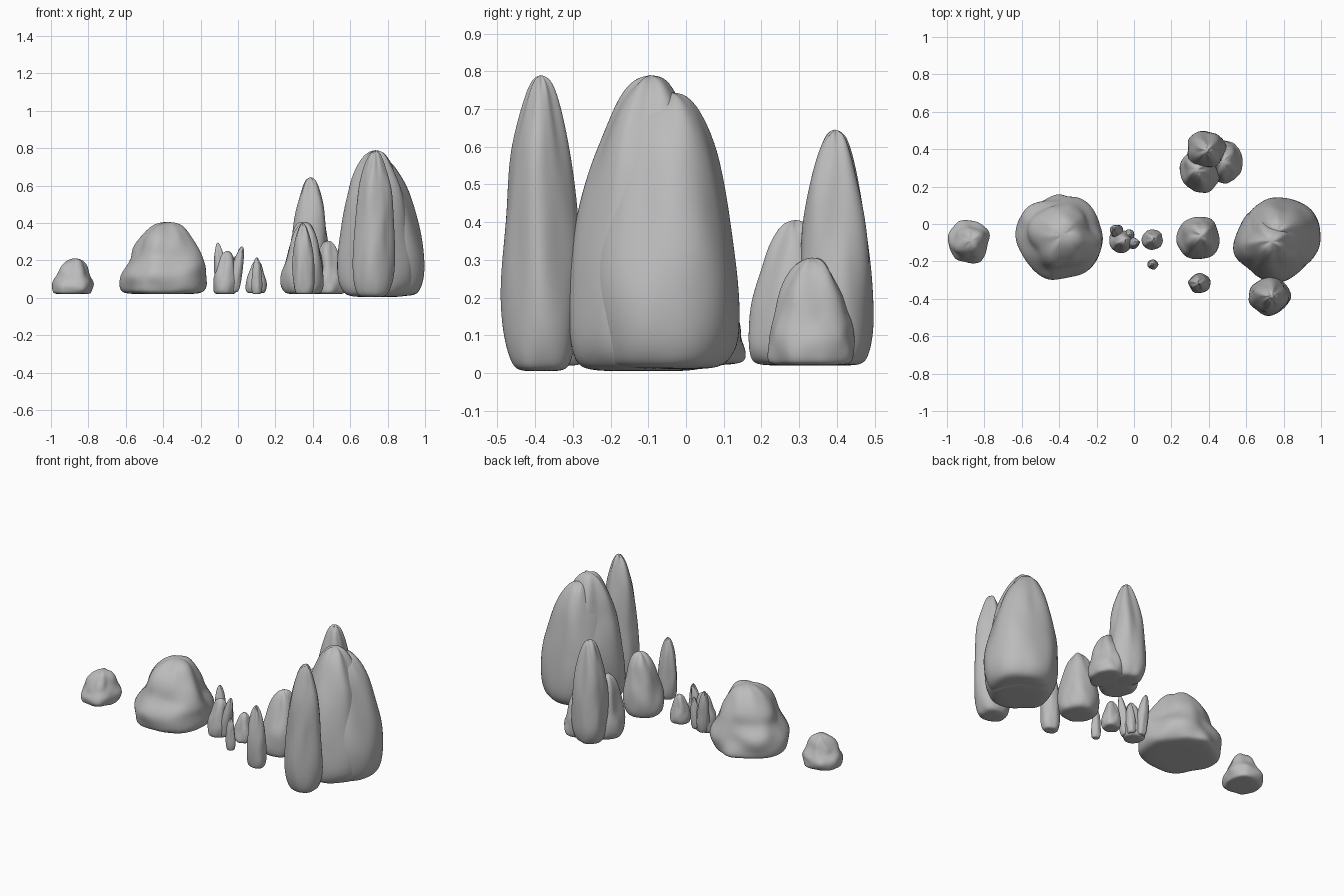
import bpy, bmesh, math, random
from mathutils import Vector, noise

cube = bpy.data.objects.get("Cube")
if cube:
    bpy.data.objects.remove(cube, do_unlink=True)

stone = bpy.data.materials.new("grey_stone")
stone.use_nodes = True
stone.diffuse_color = (0.5, 0.5, 0.5, 1)
stone.node_tree.nodes["Principled BSDF"].inputs["Base Color"].default_value = (0.5, 0.5, 0.5, 1)

# Silhouettes as (height fraction, radius fraction)
MOUND = [(0, .84), (.04, .95), (.12, 1), (.26, 1), (.38, .92), (.5, .8), (.64, .73),
         (.8, .6), (.92, .42), (.985, .23)]
BULB = [(0, .74), (.04, .9), (.13, .99), (.28, 1), (.43, .93), (.56, .8), (.7, .66),
        (.83, .54), (.94, .36), (.985, .2)]
TALL = [(0, .64), (.03, .8), (.12, .96), (.27, 1), (.43, .95), (.59, .87), (.74, .73),
        (.87, .52), (.95, .34), (.99, .19)]
GREAT = [(0, .72), (.03, .86), (.11, .98), (.27, 1), (.42, .94), (.57, .84), (.7, .72),
         (.82, .59), (.93, .39), (.985, .22)]
SEGMENTS = 24


def rock(name, profile, xs, ys, zs, apex, seed, rough=.16):
    """Loft a lumpy rock into the given extents, with its tip leaning to apex."""
    rng = random.Random(seed)
    lobes, phase = rng.choice((4, 5)), rng.uniform(0, math.tau)
    shift = Vector((seed * 7.3, seed * 3.1, 0))
    points = []
    for t, r in profile:
        for i in range(SEGMENTS):
            a = math.tau * i / SEGMENTS
            d = Vector((math.cos(a), math.sin(a), t * 2.2))
            lump = noise.noise(d * 1.5 + shift) + .5 * noise.noise(d * 3 + shift)
            ridge = math.cos(lobes * a + phase + t) * t
            wide = r * (1 + rough * lump + rough * .6 * ridge)
            up = t + .04 * noise.noise(d * 2 - shift) * min(1, t * 8)
            points.append(Vector((wide * d.x, wide * d.y, min(up, .99))))

    # Fit the lumpy loft to its extents, allowing for softening, then lean it
    for axis, (low, high) in enumerate((xs, ys)):
        margin = .015 * (high - low)
        low, high = low - margin, high + margin
        a, b = min(p[axis] for p in points), max(p[axis] for p in points)
        middle = low - a / (b - a) * (high - low)
        for p in points:
            p[axis] = low + (p[axis] - a) / (b - a) * (high - low)
            p[axis] += (apex[axis] - middle) * max(0, p.z) ** 1.3
    for p in points:
        p.z = zs[0] + p.z * (zs[1] - zs[0])

    bm = bmesh.new()
    verts = [bm.verts.new(p) for p in points]
    rings = [verts[i:i + SEGMENTS] for i in range(0, len(verts), SEGMENTS)]
    centre = sum((v.co for v in rings[0]), Vector()) / SEGMENTS
    base = bm.verts.new((centre.x, centre.y, zs[0]))
    tip = bm.verts.new((apex[0], apex[1], zs[1] + .002))
    for i in range(SEGMENTS):
        j = (i + 1) % SEGMENTS
        for low, high in zip(rings, rings[1:]):
            bm.faces.new((low[i], low[j], high[j], high[i]))
        bm.faces.new((base, rings[0][j], rings[0][i]))
        bm.faces.new((rings[-1][i], rings[-1][j], tip))
    for f in bm.faces:
        f.smooth = True
    mesh = bpy.data.meshes.new(name)
    bm.to_mesh(mesh)
    bm.free()
    mesh.materials.append(stone)
    obj = bpy.data.objects.new(name, mesh)
    bpy.context.collection.objects.link(obj)
    sub = obj.modifiers.new("soften", 'SUBSURF')
    sub.levels = sub.render_levels = 2


# Low mounds
rock("small_mound", MOUND, (-1, -.77), (-.21, .02), (.02, .21), (-.87, -.09), 1, .2)
rock("large_mound", MOUND, (-.635, -.165), (-.305, .165), (.02, .405), (-.38, -.06), 2, .18)

# Spiky cluster
rock("cluster_body", BULB, (-.135, .0), (-.155, -.03), (.02, .25), (-.055, -.09), 3)
rock("cluster_back_spike", TALL, (-.12, -.05), (-.08, -.01), (.03, .295), (-.108, -.025), 4)
rock("cluster_side_spike", TALL, (-.055, .01), (-.135, -.07), (.03, .275), (.02, -.1), 5)
rock("cluster_low_spike", TALL, (-.06, .0), (-.09, -.03), (.03, .22), (-.015, -.055), 16)

# Small free-standing rocks
rock("little_bulb", BULB, (.04, .155), (-.14, -.03), (.025, .2), (.1, -.08), 6)
rock("little_spike", TALL, (.072, .13), (-.245, -.19), (.02, .215), (.1, -.215), 7)
rock("medium_bulb", BULB, (.225, .455), (-.19, .035), (.02, .405), (.36, -.06), 8)
rock("medium_spike", TALL, (.29, .41), (-.37, -.26), (.02, .4), (.345, -.315), 9)

# Rear group of three
rock("rear_spire", TALL, (.285, .495), (.3, .497), (.02, .645), (.39, .395), 10)
rock("rear_shoulder", BULB, (.245, .47), (.165, .4), (.02, .405), (.34, .29), 11)
rock("rear_stub", MOUND, (.39, .582), (.215, .445), (.02, .305), (.48, .335), 12)

# Great rock with its overlapping lobe, and the tall spire before it
rock("great_rock", GREAT, (.535, .955), (-.315, .09), (.005, .79), (.735, -.095), 13)
rock("great_rock_lobe", GREAT, (.58, 1), (-.26, .14), (.01, .745), (.765, -.04), 14, .1)
rock("front_spire", TALL, (.61, .84), (-.495, -.28), (.005, .79), (.735, -.385), 15)
